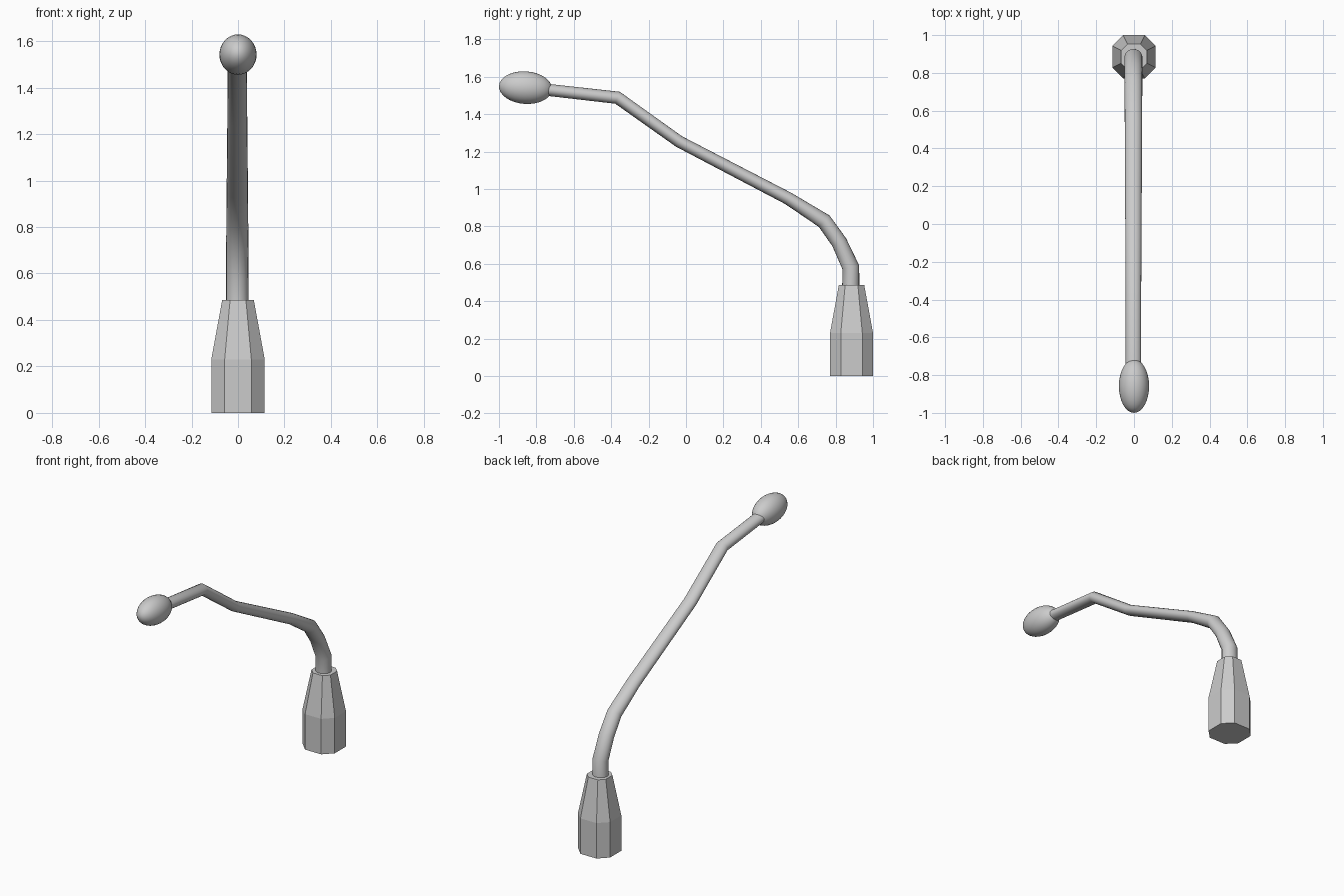
import bpy, bmesh, math
from mathutils import Vector

if "Cube" in bpy.data.objects:
    bpy.data.objects.remove(bpy.data.objects["Cube"])


def loft(name, rings, smooth=False):
    """Skin a list of equal-length point rings and cap both ends."""
    bm = bmesh.new()
    vs = [[bm.verts.new(p) for p in r] for r in rings]
    n = len(vs[0])
    for a, b in zip(vs, vs[1:]):
        for i in range(n):
            j = (i + 1) % n
            bm.faces.new((a[i], a[j], b[j], b[i]))
    bm.faces.new(vs[0][::-1])
    bm.faces.new(vs[-1])
    bmesh.ops.recalc_face_normals(bm, faces=bm.faces)
    me = bpy.data.meshes.new(name)
    bm.to_mesh(me)
    bm.free()
    ob = bpy.data.objects.new(name, me)
    bpy.context.collection.objects.link(ob)
    if smooth:
        bpy.ops.object.select_all(action='DESELECT')
        ob.select_set(True)
        bpy.context.view_layer.objects.active = ob
        bpy.ops.object.shade_smooth_by_angle(angle=math.radians(30))
    return ob


# Base: eight-sided block, straight then tapering
def octagon(h, z, cy=0.885):
    c = h / 2
    pts = [(h, -c), (h, c), (c, h), (-c, h), (-h, c), (-h, -c), (-c, -h), (c, -h)]
    return [(x, cy + y, z) for x, y in pts]


loft("base", [octagon(0.115, 0), octagon(0.115, 0.23), octagon(0.068, 0.486)])

# Bent stem: (y, z, half width in x, half thickness)
path = [(0.881, 0.45, 0.048, 0.046), (0.881, 0.582, 0.048, 0.045),
        (0.819, 0.716, 0.048, 0.042), (0.739, 0.828, 0.047, 0.041),
        (0.546, 0.950, 0.046, 0.034), (-0.037, 1.254, 0.043, 0.032),
        (-0.366, 1.488, 0.041, 0.033), (-0.80, 1.537, 0.041, 0.032)]
pts = [Vector((-0.003, p[0], p[1])) for p in path]
rings = []
for i, (p, (_, _, rx, rt)) in enumerate(zip(pts, path)):
    d0 = (p - pts[i - 1]).normalized() if i else (pts[1] - p).normalized()
    d1 = (pts[i + 1] - p).normalized() if i < len(pts) - 1 else d0
    t = (d0 + d1).normalized()
    up = Vector((0, -t.z, t.y)) / t.dot(d0)
    rings.append([p + Vector((rx * math.cos(a), 0, 0)) + up * rt * math.sin(a)
                  for a in (2 * math.pi * k / 20 for k in range(20))])
loft("stem", rings, smooth=True)

# Oval head at the tip, slightly tilted along the stem
bpy.ops.mesh.primitive_uv_sphere_add(segments=32, ring_count=16, radius=1,
                                     location=(0, -0.858, 1.542))
head = bpy.context.object
head.name = "head"
for v in head.data.vertices:
    x, y, z = v.co
    v.co = (0.08 * x, 0.142 * z, -0.087 * y)
head.rotation_euler.x = -0.07
bpy.ops.object.shade_smooth()
